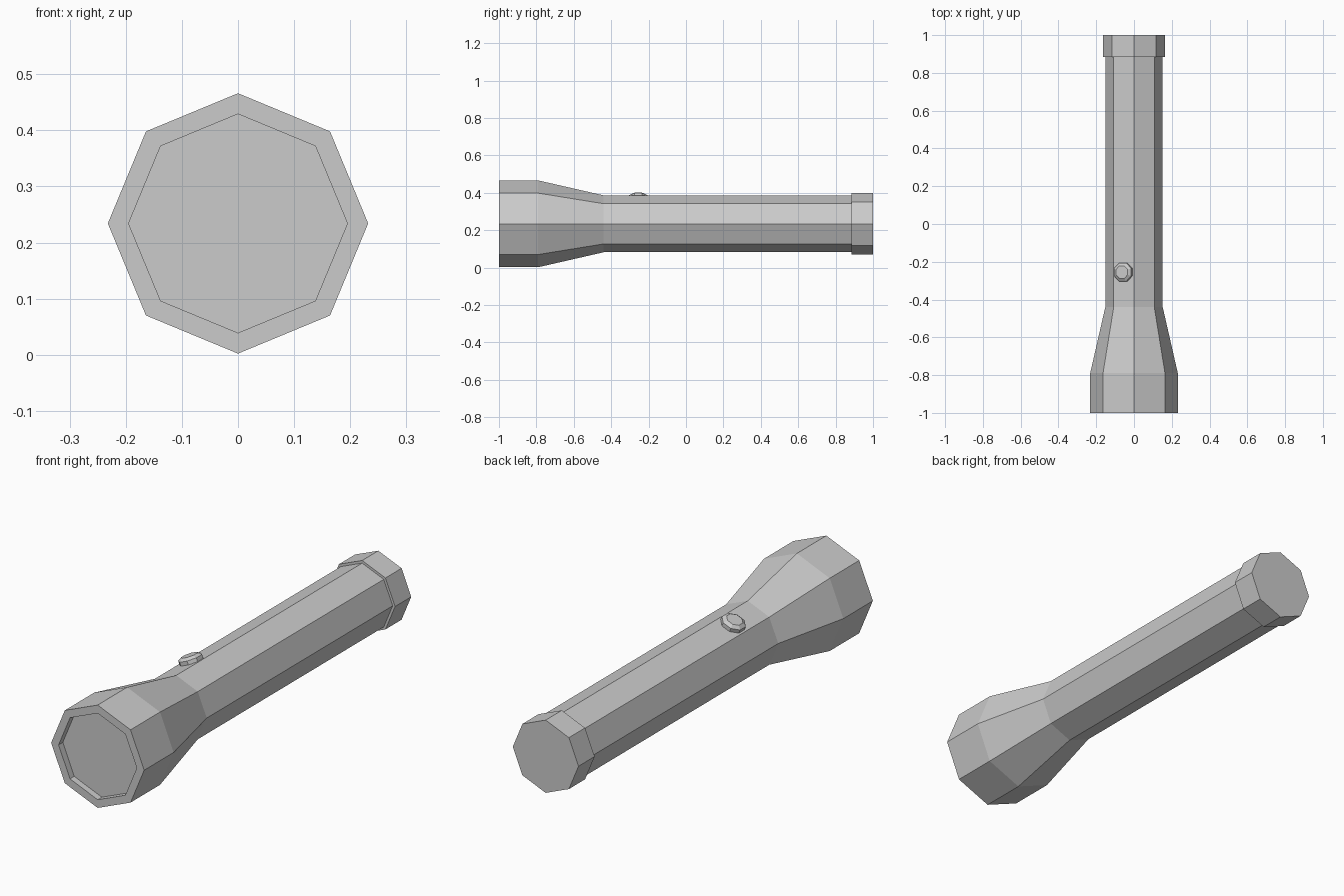
import bpy, bmesh
from math import sin, cos, pi
from mathutils import Matrix

if "Cube" in bpy.data.objects:
    bpy.data.objects.remove(bpy.data.objects["Cube"])

N = 8            # sides of every turned part
AXIS_Z = 0.234   # height of the torch axis


def lathe(name, profile, matrix, phase=0.0):
    """Turn (radius, height) pairs into a flat-faced, capped 8-sided solid."""
    bm = bmesh.new()
    rings = [[bm.verts.new((r * cos(phase + 2 * pi * i / N),
                            r * sin(phase + 2 * pi * i / N), h))
              for i in range(N)] for r, h in profile]
    for a, b in zip(rings, rings[1:]):
        for i in range(N):
            j = (i + 1) % N
            bm.faces.new((a[i], a[j], b[j], b[i]))
    bm.faces.new(rings[0][::-1])
    bm.faces.new(rings[-1])
    bmesh.ops.recalc_face_normals(bm, faces=bm.faces)
    mesh = bpy.data.meshes.new(name)
    bm.to_mesh(mesh)
    bm.free()
    obj = bpy.data.objects.new(name, mesh)
    obj.matrix_world = matrix
    bpy.context.collection.objects.link(obj)
    return obj


# Local z of the turned parts points along world +y
along_y = Matrix.Translation((0, 0, AXIS_Z)) @ Matrix.Rotation(-pi / 2, 4, 'X')

# Recessed lens, rim, flared head, barrel and stepped tail cap
lathe("torch_body", [(0.195, -0.97), (0.195, -1.0), (0.232, -1.0),
                     (0.232, -0.79), (0.152, -0.44), (0.152, 0.885),
                     (0.164, 0.885), (0.164, 1.0)], along_y)

# Push button seated on the upper left facet of the barrel
tilt = Matrix.Rotation(-pi / 8, 4, 'Y')
seat = Matrix.Translation((0, -0.255, AXIS_Z)) @ tilt @ Matrix.Translation(
    (0, 0, 0.152 * cos(pi / 8)))
lathe("switch_button", [(0.053, -0.005), (0.053, 0.017), (0.036, 0.028)],
      seat, pi / 8)
